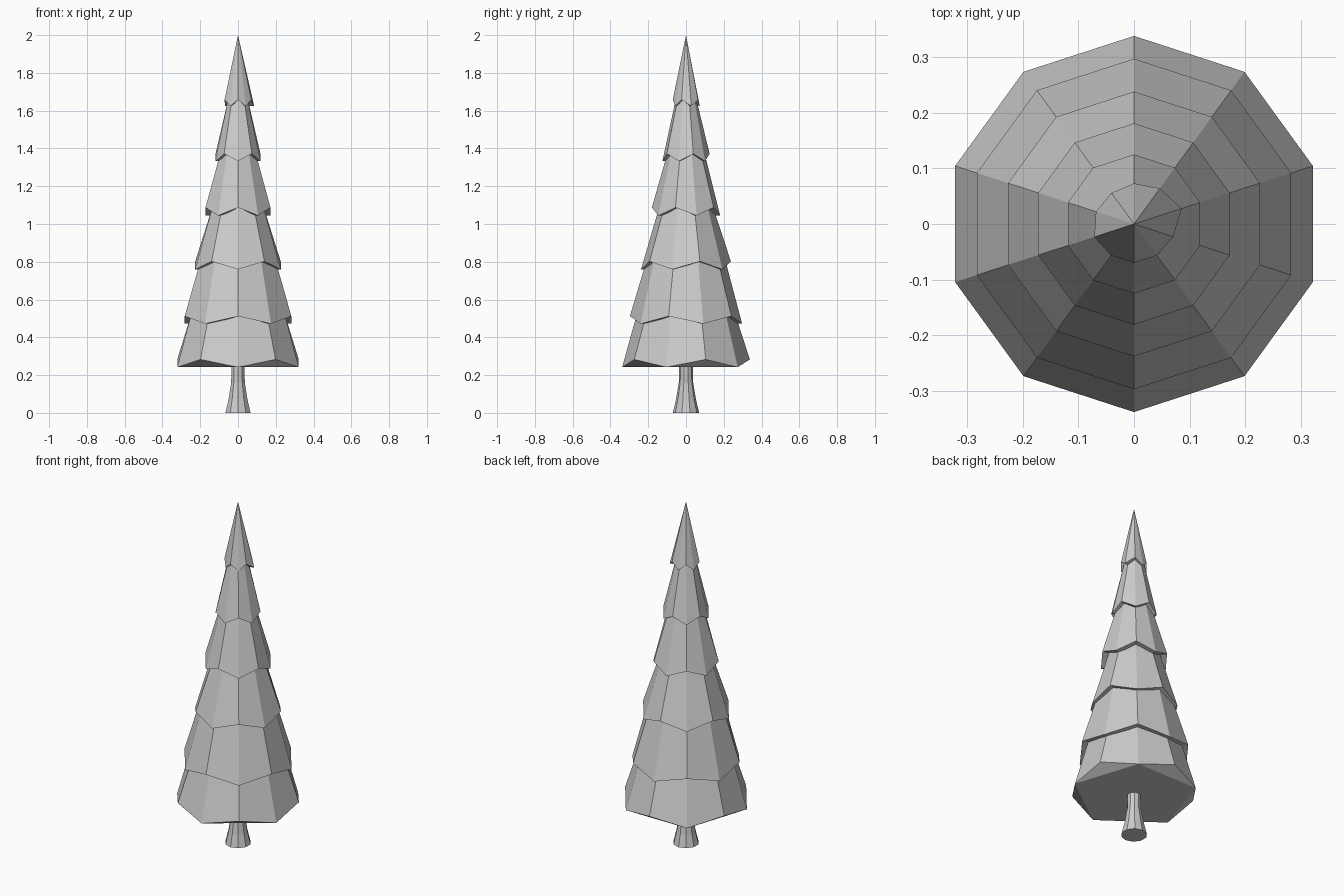
import bpy, bmesh
from math import cos, sin, pi

if "Cube" in bpy.data.objects:
    bpy.data.objects.remove(bpy.data.objects["Cube"])

SIDES = 10


def ring(bm, radii, heights):
    # Ten points, the first facing the front
    pts = []
    for i in range(SIDES):
        a = -pi / 2 + 2 * pi * i / SIDES
        pts.append(bm.verts.new((radii[i] * cos(a), radii[i] * sin(a), heights[i])))
    return pts


def bridge(bm, lower, upper):
    for i in range(SIDES):
        j = (i + 1) % SIDES
        bm.faces.new((lower[i], lower[j], upper[j], upper[i]))


def finish(bm, name):
    bmesh.ops.recalc_face_normals(bm, faces=bm.faces)
    mesh = bpy.data.meshes.new(name)
    bm.to_mesh(mesh)
    bm.free()
    obj = bpy.data.objects.new(name, mesh)
    bpy.context.collection.objects.link(obj)


def flat(value):
    return [value] * SIDES


def zigzag(low, high, low_first):
    return [low if (i % 2 == 0) == low_first else high for i in range(SIDES)]


def underside(bm, rim, radii, heights):
    # Lip that follows the zigzag inward until it is buried in the tier below
    inner = ring(bm, [r * 0.75 for r in radii], heights)
    bridge(bm, inner, rim)
    centre = bm.verts.new((0, 0, sum(heights) / SIDES))
    for i in range(SIDES):
        bm.faces.new((inner[i], inner[(i + 1) % SIDES], centre))


# Flared trunk
bm = bmesh.new()
rings = [ring(bm, flat(r), flat(z)) for r, z in
         ((0.07, 0), (0.053, 0.07), (0.038, 0.16), (0.035, 0.3))]
for a, b in zip(rings, rings[1:]):
    bridge(bm, a, b)
bm.faces.new(rings[0])
bm.faces.new(rings[-1])
finish(bm, "trunk")

# Foliage tiers: rim radius, low and high rim height, top radius, top height
tiers = [
    (0.338, 0.242, 0.283, 0.258, 0.53),
    (0.297, 0.472, 0.512, 0.205, 0.82),
    (0.238, 0.760, 0.802, 0.139, 1.10),
    (0.181, 1.045, 1.087, 0.094, 1.39),
    (0.125, 1.333, 1.372, 0.050, 1.68),
]
for n, (r, low, high, top_r, top_z) in enumerate(tiers):
    bm = bmesh.new()
    heights = zigzag(low, high, n % 2 == 0)
    rim = ring(bm, flat(r), heights)
    top = ring(bm, flat(top_r), flat(top_z))
    bridge(bm, rim, top)
    bm.faces.new(top)
    if n == 0:
        # The lowest tier is closed flat, with a small ear at each raised corner
        bm.faces.new(rim[0::2])
        for i in range(0, SIDES, 2):
            bm.faces.new((rim[i], rim[i + 1], rim[(i + 2) % SIDES]))
    else:
        underside(bm, rim, flat(r), heights)
    finish(bm, f"foliage_tier_{n + 1}")

# Pointed top with a slightly uneven rim
bm = bmesh.new()
radii = [0.07, 0.07, 0.074, 0.09, 0.079, 0.073, 0.069, 0.072, 0.075, 0.07]
heights = zigzag(1.624, 1.658, False)
rim = ring(bm, radii, heights)
tip = bm.verts.new((0, 0, 2.0))
for i in range(SIDES):
    bm.faces.new((rim[i], rim[(i + 1) % SIDES], tip))
underside(bm, rim, radii, heights)
finish(bm, "foliage_tip")
